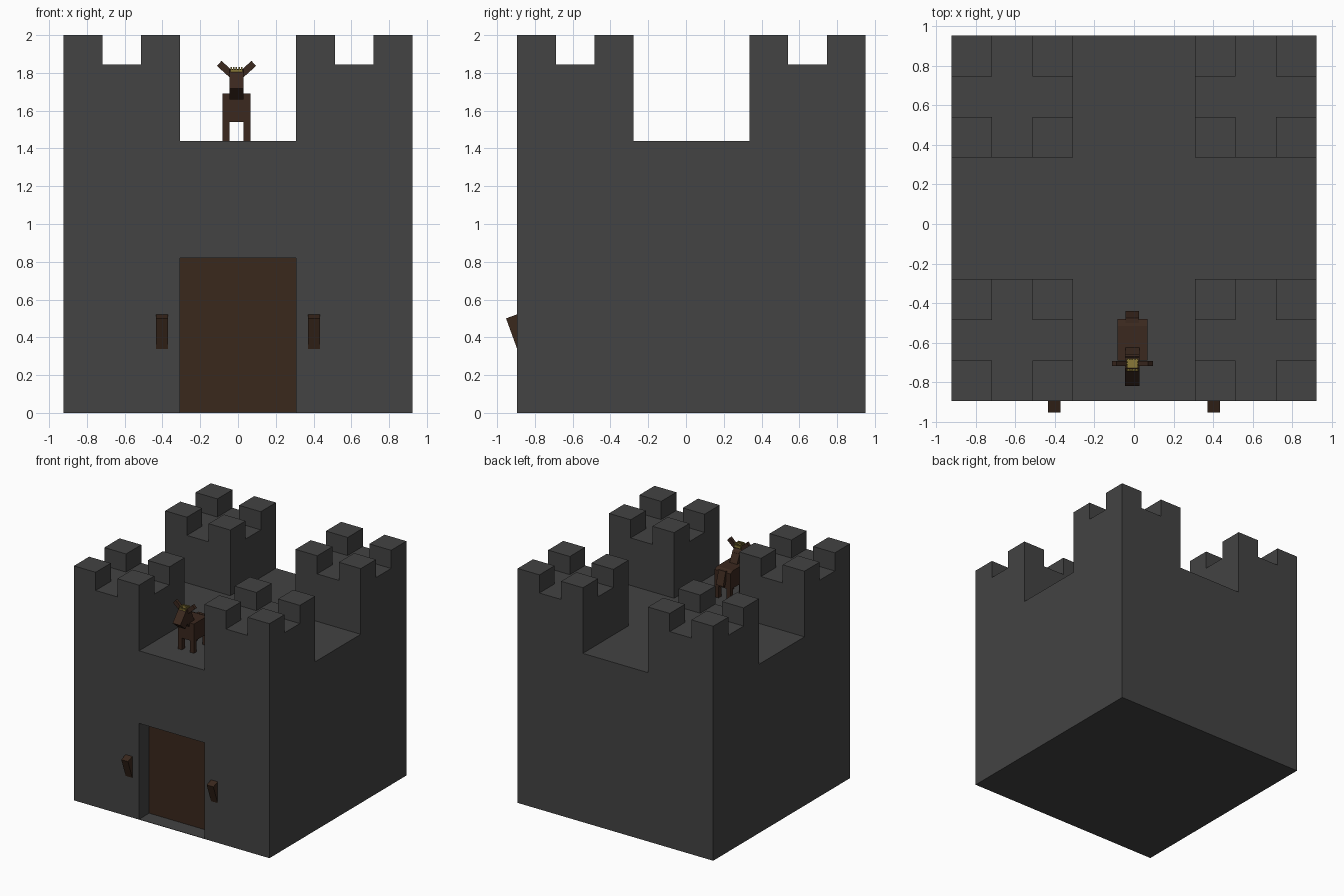
import bpy, bmesh
from math import radians
from mathutils import Matrix, Vector

if "Cube" in bpy.data.objects:
    bpy.data.objects.remove(bpy.data.objects["Cube"])


def material(name, rgb):
    m = bpy.data.materials.new(name)
    m.diffuse_color = (*rgb, 1)
    m.use_nodes = True
    m.node_tree.nodes["Principled BSDF"].inputs["Base Color"].default_value = m.diffuse_color
    return m


STONE = material("stone", (0.056, 0.056, 0.056))
WOOD = material("wood", (0.042, 0.021, 0.012))
HIDE = material("hide", (0.043, 0.021, 0.013))
GOLD = material("gold", (0.25, 0.19, 0.04))


def box(name, center, size, mat=None, rot=(0, 'X')):
    """Box of a given size, turned about its own centre."""
    bm = bmesh.new()
    bmesh.ops.create_cube(bm, size=1)
    bm.transform(Matrix.Rotation(radians(rot[0]), 4, rot[1]) @ Matrix.Diagonal((*size, 1)))
    me = bpy.data.meshes.new(name)
    bm.to_mesh(me)
    bm.free()
    ob = bpy.data.objects.new(name, me)
    ob.location = center
    bpy.context.collection.objects.link(ob)
    if mat:
        me.materials.append(mat)
    return ob


def side_prism(name, x, width, profile, mat):
    """Extrude a (y, z) outline across the x axis."""
    bm = bmesh.new()
    f = bm.faces.new([bm.verts.new((x - width / 2, y, z)) for y, z in profile])
    ext = bmesh.ops.extrude_face_region(bm, geom=[f])["geom"]
    bmesh.ops.translate(bm, vec=(width, 0, 0),
                        verts=[g for g in ext if isinstance(g, bmesh.types.BMVert)])
    # Close the starting side, then orient outward
    bmesh.ops.holes_fill(bm, edges=bm.edges, sides=0)
    bmesh.ops.recalc_face_normals(bm, faces=bm.faces)
    me = bpy.data.meshes.new(name)
    bm.to_mesh(me)
    bm.free()
    me.materials.append(mat)
    ob = bpy.data.objects.new(name, me)
    bpy.context.collection.objects.link(ob)
    return ob


# Castle: a block carved on a nine-unit grid
W = 1.845
U = W / 9
CY = 0.0285
FRONT = CY - W / 2
castle = box("castle", (0, CY, 1), (W, W, 2), STONE)


def carve(center, size):
    c = box("cutter", center, size, STONE)
    c.hide_render = True
    mod = castle.modifiers.new("carve", 'BOOLEAN')
    mod.operation, mod.solver, mod.object = 'DIFFERENCE', 'EXACT', c
    return c


cutters = []
# Broad walkway cross, then narrow battlement gaps
for off, width, floor in ((0, 3 * U, 1.44), (-3 * U, U, 1.845), (3 * U, U, 1.845)):
    h = 2.2 - floor
    cutters.append(carve((off, CY, floor + h / 2), (width, 3, h)))
    cutters.append(carve((0, CY + off, floor + h / 2), (3, width, h)))
# Door recess with a thin sill
DEPTH = 0.14
cutters.append(carve((0, FRONT, 2 * U + 0.002), (3 * U, 2 * DEPTH, 4 * U - 0.002)))
dg = bpy.context.evaluated_depsgraph_get()
carved = bpy.data.meshes.new_from_object(castle.evaluated_get(dg))
castle.modifiers.clear()
castle.data = carved
for c in cutters:
    bpy.data.objects.remove(c)

# Door at the back of the recess
box("door", (0, FRONT + DEPTH - 0.003, 2 * U + 0.002), (3 * U - 0.002, 0.006, 4 * U - 0.004), WOOD)

# Tilted wall torches
TILT = 20
top = Vector((0, -0.923, 0.511))
for side in (-1, 1):
    axis = Matrix.Rotation(radians(TILT), 3, 'X') @ Vector((0, 0, 1))
    p = top - axis * 0.13
    box("torch", (side * 0.403, p.y, p.z), (0.063, 0.063, 0.26), WOOD, (TILT, 'X'))

# Donkey on the walkway
DX = -0.008
side_prism("donkey_body", DX, 0.15,
           [(-0.69, 1.54), (-0.48, 1.54), (-0.48, 1.675), (-0.515, 1.69), (-0.69, 1.69)], HIDE)
for sx in (-1, 1):
    for y in (-0.671, -0.499):
        box("donkey_leg", (DX + sx * 0.056, y, 1.492), (0.037, 0.037, 0.104), HIDE)
side_prism("donkey_tail", DX, 0.068,
           [(-0.50, 1.685), (-0.475, 1.685), (-0.44, 1.57), (-0.465, 1.56)], HIDE)
side_prism("donkey_neck", DX, 0.07,
           [(-0.70, 1.66), (-0.61, 1.66), (-0.67, 1.78), (-0.74, 1.74)], HIDE)
side_prism("donkey_head", DX, 0.073,
           [(-0.818, 1.717), (-0.75, 1.66), (-0.66, 1.765), (-0.73, 1.82)], HIDE)
for sx in (-1, 1):
    box("donkey_ear", (DX + sx * 0.058, -0.704, 1.82), (0.036, 0.026, 0.09), HIDE, (sx * 48, 'Y'))

# Small crown with a ring of teeth
CX, CYY, R = DX, -0.711, 0.031
box("crown_band", (CX, CYY, 1.808), (2 * R, 2 * R, 0.02), GOLD)
spots = [-1, -0.5, 0, 0.5, 1]
for i in spots:
    for j in spots:
        if max(abs(i), abs(j)) == 1:
            box("crown_tooth", (CX + i * (R - 0.004), CYY + j * (R - 0.004), 1.824),
                (0.008, 0.008, 0.014), GOLD)
